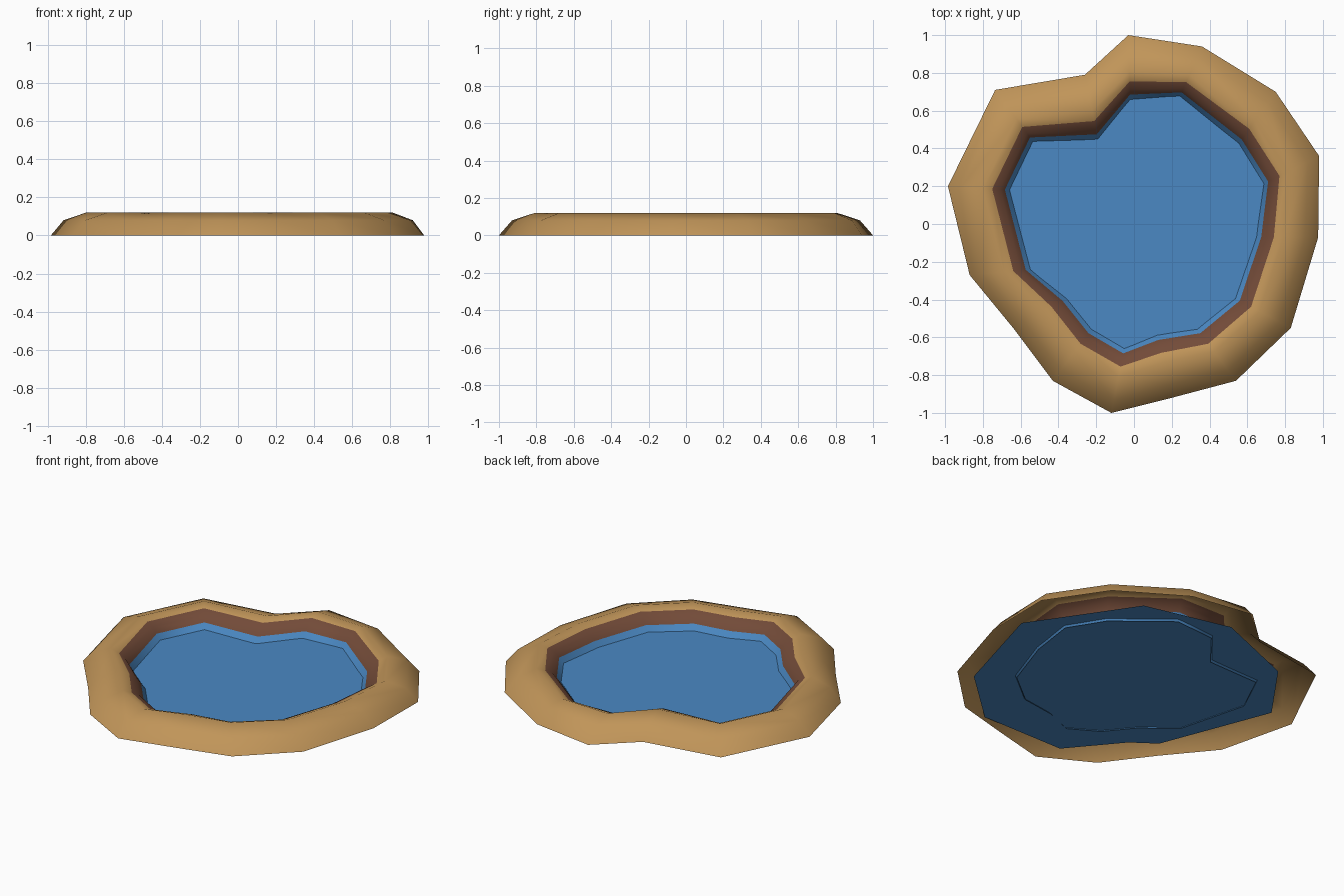
import bpy

if "Cube" in bpy.data.objects:
    bpy.data.objects.remove(bpy.data.objects["Cube"])


def material(name, rgb):
    m = bpy.data.materials.new(name)
    m.diffuse_color = (*rgb, 1)
    m.use_nodes = True
    m.node_tree.nodes["Principled BSDF"].inputs["Base Color"].default_value = m.diffuse_color
    return m


sand = material("sand", (0.53, 0.30, 0.10))
wet_earth = material("wet earth", (0.17, 0.07, 0.04))
water = material("water blue", (0.07, 0.25, 0.55))


def add_mesh(name, verts, faces, mats):
    me = bpy.data.meshes.new(name)
    me.from_pydata(verts, [], faces)
    for m in mats:
        me.materials.append(m)
    ob = bpy.data.objects.new(name, me)
    bpy.context.collection.objects.link(ob)
    return ob


# Outer shoreline at ground level and matching inner shoreline (clockwise)
outer = [(-.03, 1), (.36, .94), (.75, .70), (.98, .36), (.975, -.07),
         (.83, -.55), (.54, -.83), (.20, -.92), (-.12, -1), (-.43, -.83),
         (-.64, -.55), (-.87, -.27), (-.985, .20), (-.735, .71), (-.26, .79)]
inner = [(-.02, .65), (.24, .67), (.55, .42), (.68, .21), (.64, -.07),
         (.53, -.39), (.33, -.55), (.12, -.58), (-.05, -.65), (-.22, -.55),
         (-.35, -.39), (-.54, -.24), (-.65, .18), (-.53, .43), (-.19, .44)]

# Bank cross-section: (fraction from outer to inner, height)
section = [(0, 0), (.2, .08), (.55, .12), (.70, .1), (.82, .08), (.90, .045), (1, 0)]
band_colour = [0, 0, 0, 1, 1, 2]      # sand, wet earth, water blue

# Bank ring, lofted between the two shorelines
n = len(outer)
verts = [(a[0] + (b[0] - a[0]) * t, a[1] + (b[1] - a[1]) * t, z)
         for t, z in section for a, b in zip(outer, inner)]
faces = []
for k in range(len(section) - 1):
    for i in range(n):
        j = (i + 1) % n
        faces.append((k * n + i, (k + 1) * n + i, (k + 1) * n + j, k * n + j))
bank = add_mesh("pond_bank", verts, faces, [sand, wet_earth, water])
for p in bank.data.polygons:
    p.material_index = band_colour[p.index // n]
    p.use_smooth = True

# Water sheet, reaching under the bank
sheet = [(.89, .08), (.49, .67), (-.04, .80), (-.56, .59), (-.83, .21),
         (-.57, -.46), (-.43, -.56), (-.18, -.86), (.37, -.86), (.71, -.55)]
add_mesh("water_surface", [(x, y, .012) for x, y in sheet],
         [tuple(range(len(sheet)))], [water])
